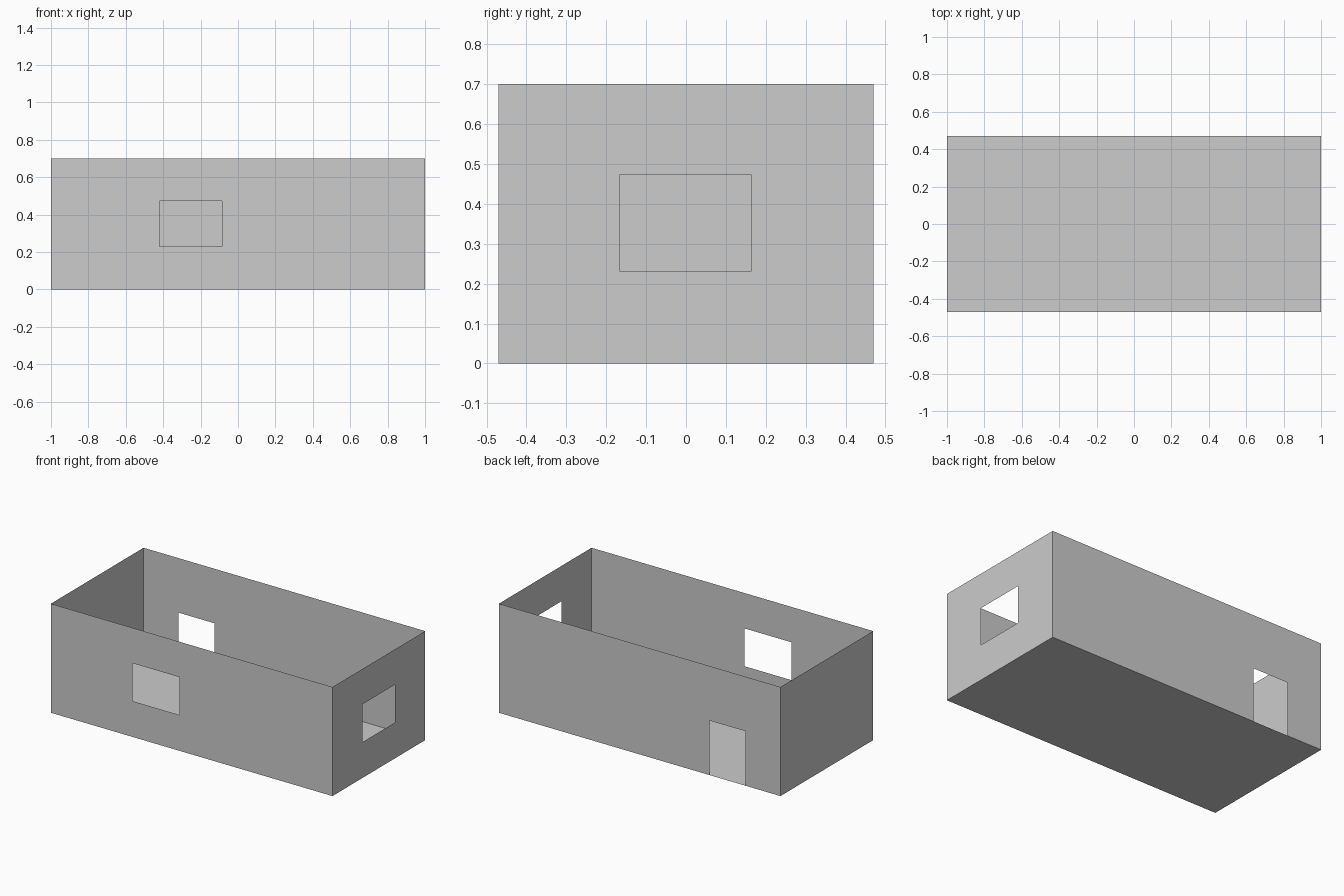
import bpy
import bmesh
from mathutils import Vector

HX, HY, HEIGHT = 1.0, 0.47, 0.70

cube = bpy.data.objects.get("Cube")
if cube:
    bpy.data.objects.remove(cube, do_unlink=True)

# Single plain grey
grey = bpy.data.materials.new("plain_grey")
grey.use_nodes = True
colour = (0.604, 0.604, 0.604, 1)
grey.diffuse_color = colour
grey.node_tree.nodes["Principled BSDF"].inputs["Base Color"].default_value = colour


def panel(name, origin, u_axis, v_axis, size, opening=None):
    """Thin flat sheet, with an optional rectangular opening (u0, u1, v0, v1)."""
    origin, u_axis, v_axis = Vector(origin), Vector(u_axis), Vector(v_axis)
    us, vs = {0, size[0]}, {0, size[1]}
    if opening:
        us.update(opening[:2])
        vs.update(opening[2:])
    us, vs = sorted(us), sorted(vs)
    bm = bmesh.new()
    for u0, u1 in zip(us, us[1:]):
        for v0, v1 in zip(vs, vs[1:]):
            if opening and (u0, u1, v0, v1) == opening:
                continue
            corners = ((u0, v0), (u1, v0), (u1, v1), (u0, v1))
            bm.faces.new([bm.verts.new(origin + u_axis * u + v_axis * v)
                          for u, v in corners])
    bmesh.ops.remove_doubles(bm, verts=bm.verts, dist=0.0001)
    mesh = bpy.data.meshes.new(name)
    bm.to_mesh(mesh)
    bm.free()
    mesh.materials.append(grey)
    obj = bpy.data.objects.new(name, mesh)
    bpy.context.collection.objects.link(obj)
    return obj


X, Y, Z = (1, 0, 0), (0, 1, 0), (0, 0, 1)
length, width = (2 * HX, HEIGHT), (2 * HY, HEIGHT)

# Floor, open at the top of the room
panel("floor", (-HX, -HY, 0), X, Y, (2 * HX, 2 * HY))

# Front wall with its window
panel("front_wall", (-HX, -HY, 0), X, Z, length, (0.58, 0.915, 0.23, 0.473))

# Side walls: window on one, the other solid
panel("window_side_wall", (HX, -HY, 0), Y, Z, width, (0.305, 0.633, 0.23, 0.473))
panel("solid_side_wall", (-HX, HY, 0), (0, -1, 0), Z, width)

# Back wall with a doorway reaching the floor
panel("back_wall", (HX, HY, 0), (-1, 0, 0), Z, length, (1.495, 1.75, 0, 0.35))
